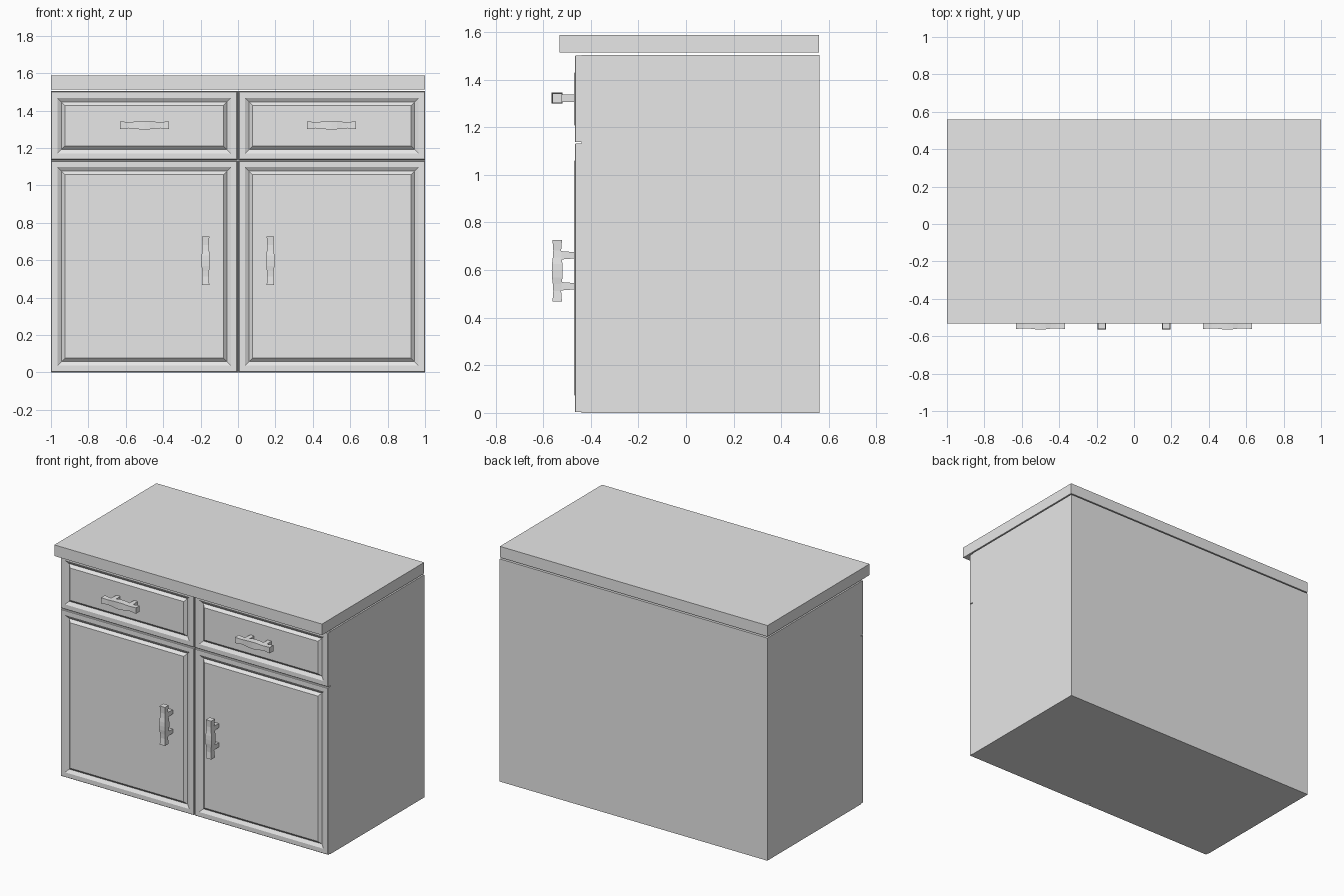
import bpy
import bmesh
from math import radians
from mathutils import Matrix, Vector

default = bpy.data.objects.get("Cube")
if default:
    bpy.data.objects.remove(default, do_unlink=True)

GREY = (0.8, 0.8, 0.8, 1.0)
mat = bpy.data.materials.new("plain grey")
mat.use_nodes = True
mat.diffuse_color = GREY
mat.node_tree.nodes["Principled BSDF"].inputs["Base Color"].default_value = GREY


def finish(name, bm):
    """Turn a bmesh into a named grey object."""
    bmesh.ops.recalc_face_normals(bm, faces=bm.faces[:])
    mesh = bpy.data.meshes.new(name)
    bm.to_mesh(mesh)
    bm.free()
    mesh.materials.append(mat)
    obj = bpy.data.objects.new(name, mesh)
    bpy.context.collection.objects.link(obj)
    return obj


def loft(bm, rings):
    """Join a row of four-cornered rings into a closed solid."""
    loops = [[bm.verts.new(p) for p in ring] for ring in rings]
    for a, b in zip(loops, loops[1:]):
        for i in range(4):
            j = (i + 1) % 4
            bm.faces.new((a[i], a[j], b[j], b[i]))
    bm.faces.new(loops[0])
    bm.faces.new(loops[-1])


def upright(x0, x1, z0, z1, y):
    """Rectangle facing the front."""
    return [(x0, y, z0), (x1, y, z0), (x1, y, z1), (x0, y, z1)]


def box(name, x0, x1, y0, y1, z0, z1):
    bm = bmesh.new()
    loft(bm, [upright(x0, x1, z0, z1, y) for y in (y0, y1)])
    return finish(name, bm)


# Each step is inset from the edge and depth: frame, groove, raised panel
FRONT_STEPS = [(0, -0.439), (0, -0.464), (0.003, -0.467), (0.033, -0.467),
               (0.055, -0.453), (0.073, -0.47)]


def front_panel(name, x0, x1, z0, z1):
    bm = bmesh.new()
    loft(bm, [upright(x0 + d, x1 - d, z0 + d, z1 - d, y) for d, y in FRONT_STEPS])
    return finish(name, bm)


# Half of the grip: distance from its middle and half thickness
GRIP = [(0.13, 0.02), (0.085, 0.0165), (0.055, 0.0185), (0.028, 0.022)]
GRIP_Y = -0.541


def handle(name, x, z, turn):
    """Square waisted grip on two posts, upright before turning."""
    bm = bmesh.new()
    stations = [(-t, r) for t, r in GRIP] + [(0, 0.023)] + [(t, r) for t, r in reversed(GRIP)]
    loft(bm, [[(-r, -r, t), (r, -r, t), (r, r, t), (-r, r, t)] for t, r in stations])
    # Posts flare a little towards the grip
    back = -0.466 - GRIP_Y
    for side in (-1, 1):
        loft(bm, [upright(-w, w, side * 0.065 - h, side * 0.065 + h, y)
                  for w, h, y in ((0.015, 0.018, 0.01), (0.015, 0.013, back))])
    bmesh.ops.rotate(bm, verts=bm.verts[:], cent=(0, 0, 0),
                     matrix=Matrix.Rotation(radians(turn), 3, "Y"))
    bmesh.ops.translate(bm, verts=bm.verts[:], vec=Vector((x, GRIP_Y, z)))
    return finish(name, bm)


# Carcass and worktop, with a thin shadow gap between them
box("cabinet_body", -1, 1, -0.439, 0.56, 0, 1.504)
box("worktop", -1, 1, -0.532, 0.558, 1.513, 1.588)

# One door and one drawer on each side
for side, label in ((-1, "right"), (1, "left")):
    x0, x1 = sorted((side * 0.004, side * 0.999))
    front_panel(label + "_door", x0, x1, 0.003, 1.131)
    front_panel(label + "_drawer_front", x0, x1, 1.137, 1.501)
    handle(label + "_door_handle", side * 0.173, 0.597, 0)
    handle(label + "_drawer_handle", side * 0.5, 1.322, 90)
